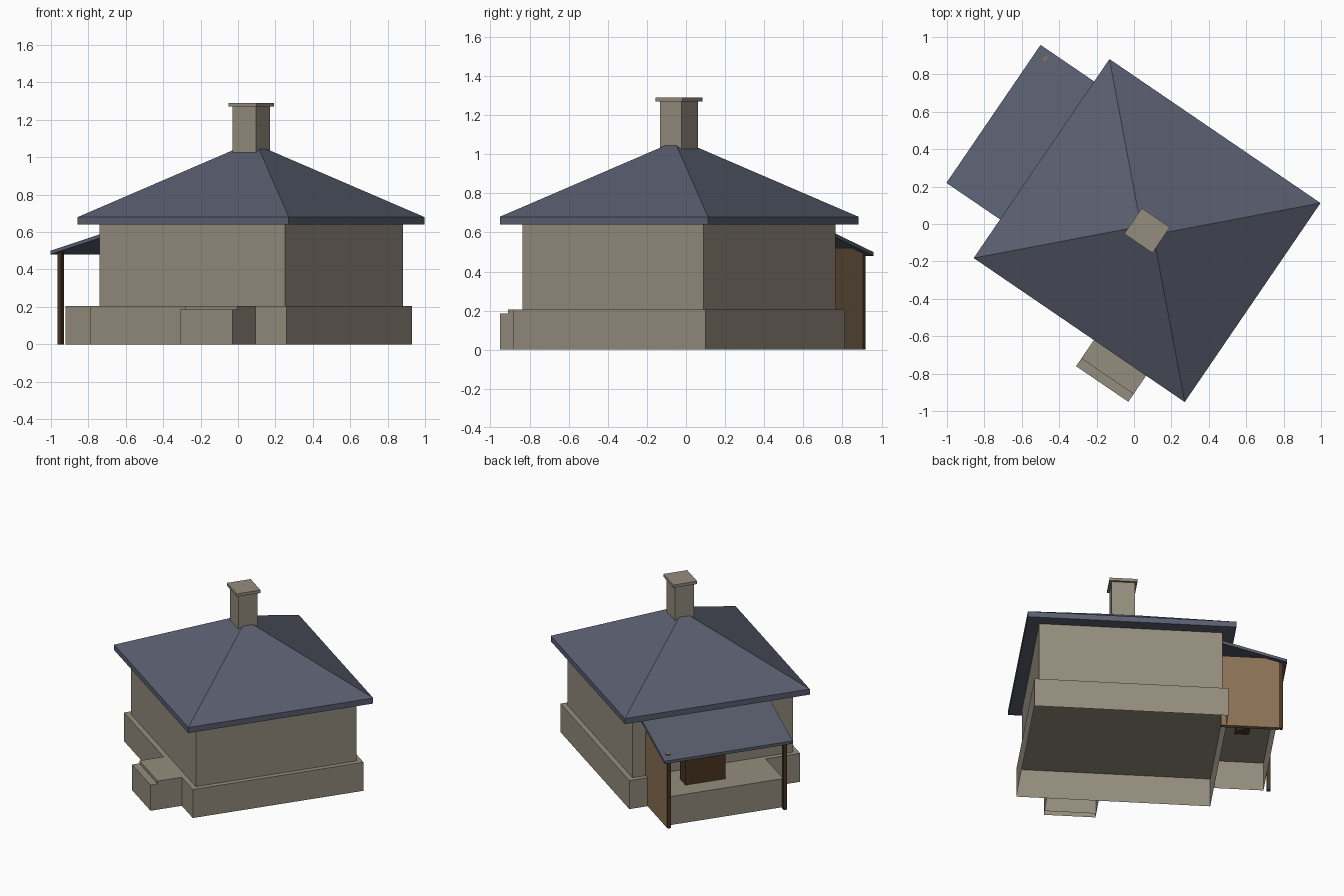
import bpy, bmesh, math
from mathutils import Matrix

if "Cube" in bpy.data.objects:
    bpy.data.objects.remove(bpy.data.objects["Cube"])

# The house is turned on its plot: build square, then place with this matrix
PLACE = Matrix.Translation((0.07, -0.035, 0)) @ Matrix.Rotation(math.radians(-34.3), 4, 'Z')


def material(name, rgb):
    m = bpy.data.materials.new(name)
    m.diffuse_color = (*rgb, 1)
    m.use_nodes = True
    m.node_tree.nodes["Principled BSDF"].inputs["Base Color"].default_value = m.diffuse_color
    return m


STONE = material("stone", (0.30, 0.27, 0.21))
SLATE = material("blue_grey_roof", (0.102, 0.114, 0.160))
WOOD = material("brown_wood", (0.255, 0.163, 0.090))
DARK_WOOD = material("dark_wood", (0.070, 0.036, 0.016))


def finish(name, bm, mat):
    bmesh.ops.recalc_face_normals(bm, faces=bm.faces)
    bm.transform(PLACE)
    me = bpy.data.meshes.new(name)
    bm.to_mesh(me)
    bm.free()
    me.materials.append(mat)
    ob = bpy.data.objects.new(name, me)
    bpy.context.collection.objects.link(ob)
    return ob


def box(name, mat, x, y, z, open_bottom=False):
    """Box between the given (low, high) pairs; can be a shell without a floor."""
    bm = bmesh.new()
    size = [b - a for a, b in (x, y, z)]
    mid = [(a + b) / 2 for a, b in (x, y, z)]
    bmesh.ops.create_cube(bm, size=1, matrix=Matrix.Translation(mid) @ Matrix.Diagonal((*size, 1)))
    if open_bottom:
        low = min(bm.faces, key=lambda f: f.calc_center_median().z)
        bmesh.ops.delete(bm, geom=[low], context='FACES_ONLY')
    return finish(name, bm, mat)


def centred(name, mat, hx, hy, z, open_bottom=False):
    return box(name, mat, (-hx, hx), (-hy, hy), z, open_bottom)


# Main body
centred("plinth", STONE, 0.635, 0.595, (0, 0.205), True)
centred("walls", STONE, 0.60, 0.56, (0.205, 0.645))

# Hipped roof with fascia and a short ridge
HX, HY, EAVE, TOP, RIDGE, APEX = 0.683, 0.644, 0.64, 0.68, 0.04, 1.065
bm = bmesh.new()
corners = [(-HX, -HY), (HX, -HY), (HX, HY), (-HX, HY)]
low = [bm.verts.new((x, y, EAVE)) for x, y in corners]
top = [bm.verts.new((x, y, TOP)) for x, y in corners]
left, right = [bm.verts.new((s * RIDGE, 0, APEX)) for s in (-1, 1)]
bm.faces.new(low)
for i in range(4):
    j = (i + 1) % 4
    bm.faces.new((low[i], low[j], top[j], top[i]))
bm.faces.new((top[0], top[1], right, left))
bm.faces.new((top[1], top[2], right))
bm.faces.new((top[2], top[3], left, right))
bm.faces.new((top[3], top[0], left))
finish("main_roof", bm, SLATE)

# Chimney
centred("chimney", STONE, 0.076, 0.066, (1.0, 1.27))
centred("chimney_cap", STONE, 0.091, 0.083, (1.27, 1.29))

# Front steps
box("lower_step", STONE, (0.095, 0.433), (-0.813, -0.763), (0, 0.185), True)
box("upper_step", STONE, (0.095, 0.433), (-0.763, -0.595), (0, 0.205), True)

# Side porch: base, side screen, posts, timber block
box("porch_base", STONE, (-0.96, -0.635), (-0.355, 0.44), (0, 0.205), True)
box("porch_screen", WOOD, (-0.98, -0.60), (0.44, 0.468), (0, 0.52))
for name, y in (("porch_post_near", -0.365), ("porch_post_far", 0.443)):
    box(name, DARK_WOOD, (-1.005, -0.98), (y, y + 0.025), (0, 0.495))
box("porch_door", DARK_WOOD, (-0.83, -0.73), (0, 0.277), (0.205, 0.52))

# Lean-to porch roof: slanted profile pulled along the wall
bm = bmesh.new()
profile = [(-1.03, 0.48), (-0.60, 0.598), (-0.60, 0.618), (-1.03, 0.50)]
face = bm.faces.new([bm.verts.new((x, -0.394, z)) for x, z in profile])
ext = bmesh.ops.extrude_face_region(bm, geom=[face])
moved = [g for g in ext["geom"] if isinstance(g, bmesh.types.BMVert)]
bmesh.ops.translate(bm, verts=moved, vec=(0, 0.893, 0))
if not face.is_valid or len(bm.faces) < 6:
    bm.faces.new([v for v in bm.verts if v not in moved])
finish("porch_roof", bm, SLATE)
